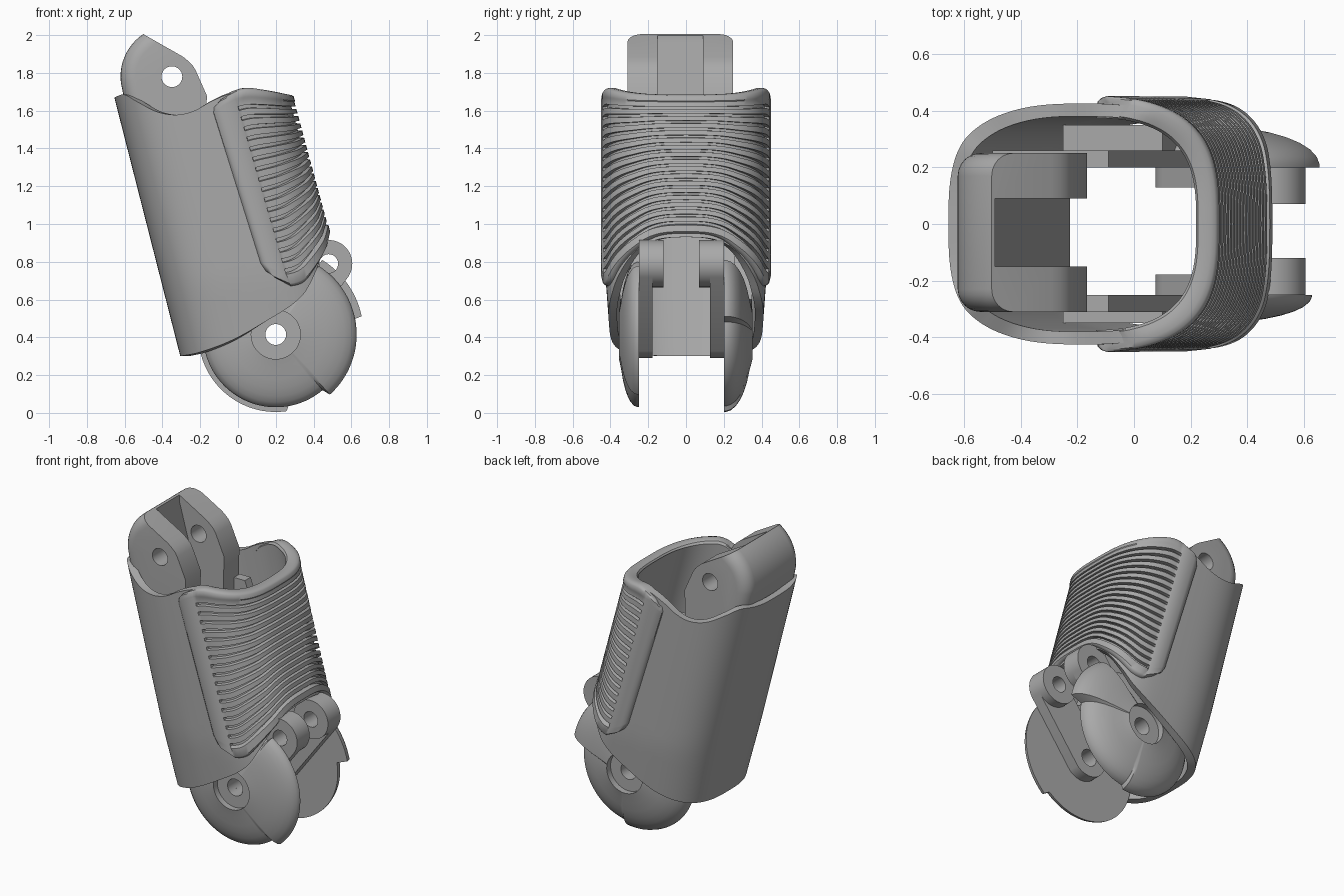
import bpy, bmesh, math
from mathutils import Vector

cube = bpy.data.objects.get("Cube")
if cube:
    bpy.data.objects.remove(cube, do_unlink=True)

grey = bpy.data.materials.new("plain_grey")
grey.use_nodes = True
grey.diffuse_color = (0.4, 0.4, 0.4, 1)
grey.node_tree.nodes["Principled BSDF"].inputs["Base Color"].default_value = (0.4, 0.4, 0.4, 1)


def shade(ob, angle=35):
    bpy.ops.object.select_all(action="DESELECT")
    ob.select_set(True)
    bpy.context.view_layer.objects.active = ob
    bpy.ops.object.shade_smooth_by_angle(angle=math.radians(angle))


def finish(name, bm, angle=35):
    bmesh.ops.recalc_face_normals(bm, faces=bm.faces)
    mesh = bpy.data.meshes.new(name)
    bm.to_mesh(mesh)
    bm.free()
    mesh.materials.append(grey)
    ob = bpy.data.objects.new(name, mesh)
    bpy.context.collection.objects.link(ob)
    shade(ob, angle)
    return ob


def grid(name, rows, wrap_u=False, wrap_v=False, angle=35):
    """Skin a list of equally long rows of points."""
    bm = bmesh.new()
    vs = [[bm.verts.new(p) for p in row] for row in rows]
    nr, nc = len(vs), len(vs[0])
    for i in range(nr if wrap_v else nr - 1):
        for j in range(nc if wrap_u else nc - 1):
            k, l = (i + 1) % nr, (j + 1) % nc
            bm.faces.new((vs[i][j], vs[i][l], vs[k][l], vs[k][j]))
    return finish(name, bm, angle)


def prism(name, outline, y0, y1, round_test=None, radius=0.08):
    """Extrude an x-z outline along y, rounding the chosen rim edges."""
    bm = bmesh.new()
    face = bm.faces.new([bm.verts.new((x, y0, z)) for x, z in outline])
    ext = bmesh.ops.extrude_face_region(bm, geom=[face])
    bmesh.ops.translate(bm, vec=(0, y1 - y0, 0),
                        verts=[g for g in ext["geom"] if isinstance(g, bmesh.types.BMVert)])
    bmesh.ops.recalc_face_normals(bm, faces=bm.faces)
    if round_test:
        edges = [e for e in bm.edges
                 if abs(e.verts[0].co.y - e.verts[1].co.y) < 1e-5
                 and all(round_test(v.co) for v in e.verts)]
        bmesh.ops.bevel(bm, geom=edges, offset=radius, segments=6, profile=0.5, affect="EDGES")
    return finish(name, bm)


def circle(c, r, a0=0, a1=360, n=48):
    return [(c[0] + r * math.cos(math.radians(a0 + (a1 - a0) * i / n)),
             c[1] + r * math.sin(math.radians(a0 + (a1 - a0) * i / n))) for i in range(n)]


def cut(ob, outline, y0, y1):
    cutter = prism("cutter", outline, y0, y1)
    cutter.hide_render = True
    mod = ob.modifiers.new("cut", "BOOLEAN")
    mod.operation, mod.object, mod.solver = "DIFFERENCE", cutter, "EXACT"
    bpy.context.view_layer.objects.active = ob
    bpy.ops.object.modifier_apply(modifier=mod.name)
    bpy.data.objects.remove(cutter, do_unlink=True)
    shade(ob)


def curve(pts, s):
    """Smooth curve through (s, value) points."""
    s = min(max(s, pts[0][0]), pts[-1][0])
    slope = lambda a, b: (b[1] - a[1]) / (b[0] - a[0])
    i = next(k for k in range(len(pts) - 1) if s <= pts[k + 1][0])
    p, q = pts[i], pts[i + 1]
    m0 = slope(pts[max(i - 1, 0)], q)
    m1 = slope(p, pts[min(i + 2, len(pts) - 1)])
    h = q[0] - p[0]
    t = (s - p[0]) / h
    return ((2*t**3 - 3*t*t + 1) * p[1] + (t**3 - 2*t*t + t) * h * m0
            + (3*t*t - 2*t**3) * q[1] + (t**3 - t*t) * h * m1)


# Leaning, rounded-box cross-section shared by the shell and the grip
POWER = 3.0


def spow(v, e):
    return math.copysign(abs(v) ** e, v)


def section(z):
    left = -0.655 + (1.67 - z) * 0.255
    right = 0.275 + (1.65 - z) * 0.27
    return (left + right) / 2, (right - left) / 2, 0.425 - 0.03 * max(0, (0.7 - z) / 0.4)


def skin(theta, z, off):
    cx, a, b = section(z)
    return Vector((cx + (a + off) * spow(math.cos(theta), 2 / POWER),
                   (b + off) * spow(math.sin(theta), 2 / POWER), z))


# Hollow shell with wavy top rim and slanted bottom rim
TOP = [(0, 1.67), (.06, 1.685), (.12, 1.65), (.22, 1.595), (.33, 1.578), (.44, 1.6),
       (.55, 1.65), (.69, 1.695), (.82, 1.70), (1, 1.67)]
BOTTOM = [(0, .30), (.11, .32), (.3, .38), (.5, .47), (.76, .61), (.88, .74), (1, .93)]


def shell_ring(t, off):
    ring = []
    for i in range(144):
        th = math.tau * (i + 0.5) / 144
        s = (spow(math.cos(th), 2 / POWER) + 1) / 2
        z = curve(BOTTOM, s) * (1 - t) + curve(TOP, s) * t
        ring.append(skin(th, z, off))
    return ring


levels = [i / 16 for i in range(17)]
grid("shell", [shell_ring(t, 0) for t in levels]
     + [shell_ring(t, -0.045) for t in reversed(levels)], True, True, 40)

# Raised ribbed grip wrapped round the +x side
GRIP_TOP = [(0, 1.63), (.1, 1.668), (.4, 1.718), (.65, 1.712), (1, 1.685)]
GRIP_BOTTOM = [(0, .74), (.12, .695), (.25, .672), (.45, .69), (.61, .74), (.88, .86), (1, .95)]
FRAME, RIB, GROOVE, RIBS = 0.027, 0.023, -0.01, 17


def grip_point(u, v, off):
    w = min(max(v, 0), 1)
    corner = max(0, 1 - min(w, 1 - w) / 0.06)
    edge = 0.135 - 0.28 * w + 0.04 * (1 - math.sqrt(1 - corner * corner))
    cx, a, b = section(GRIP_BOTTOM[0][1] * (1 - w) + GRIP_TOP[0][1] * w)
    limit = math.acos(spow((edge - cx) / a, POWER / 2))
    th = u * limit
    c0 = spow(math.cos(limit), 2 / POWER)
    s = (spow(math.cos(th), 2 / POWER) - c0) / (1 - c0)
    z = curve(GRIP_BOTTOM, s) * (1 - v) + curve(GRIP_TOP, s) * v
    return skin(th, z, off)


# Each row and column carries a position and a height limit
side = [(1, -.02), (.998, .008), (.988, .02), (.97, FRAME), (.88, FRAME), (.87, RIB)]
cols = ([(-u, o) for u, o in side] + [(-.85 + 1.7 * i / 48, None) for i in range(49)]
        + list(reversed(side)))
rows = [(0, -.02), (.001, .008), (.006, .02), (.014, FRAME), (.06, FRAME)]
for k in range(RIBS):
    v0, pitch = 0.07 + 0.88 * k / RIBS, 0.88 / RIBS
    rows += [(v0, GROOVE), (v0 + pitch * .3, GROOVE), (v0 + pitch * .34, RIB), (v0 + pitch * .96, RIB)]
rows += [(.955, FRAME), (.985, FRAME), (.995, .02), (1, .005), (1, -.02), (.995, -.04), (.98, -.05)]
grid("ribbed_grip", [[grip_point(u, v, ro if co is None else
                                 (min(ro, co) if ro == FRAME or v < .02 or v > .95 else co))
                      for u, co in cols] for v, ro in rows], angle=40)

# Domed cheeks round the lower pivot
PIVOT, PIN, HEAD = (0.2, 0.415), (0.48, 0.79), (-0.35, 1.78)


def cheek(name, y0, height, radius_at):
    rings = []
    n = 180
    for i in range(n):
        deg = 360 * i / n
        big = radius_at(deg)
        prof = [(.055, 0), (big, 0)]
        prof += [(big * math.cos(a), abs(height) * math.sin(a) ** 0.9)
                 for a in [math.radians(d) for d in (4, 12, 22, 32, 42, 52, 62)]]
        prof += [(.13, abs(height)), (.13, abs(height) - .04), (.055, abs(height) - .04)]
        a = math.radians(deg)
        rings.append([Vector((PIVOT[0] + r * math.cos(a), y0 + math.copysign(h, height),
                              PIVOT[1] + r * math.sin(a))) for r, h in prof])
    grid(name, rings, True, True, 35)


cheek("right_cheek", -0.25, -0.105,
      lambda d: 0.428 if d < 60 or d > 311 else 0.385)
cheek("left_cheek", 0.2, 0.152,
      lambda d: 0.465 if 10 < d < 60 else (0.41 if 180 < d < 280 else 0.385))

# Straps and pin lugs inside the cheeks
tilt = math.degrees(math.atan2(PIN[1] - PIVOT[1], PIN[0] - PIVOT[0]))
capsule = (circle(PIVOT, .125, tilt + 90, tilt + 270, 24) + circle(PIN, .125, tilt - 90, tilt + 90, 24))
for side_name, s0, s1, l0, l1 in (("right", -.25, -.178, -.25, -.12), ("left", .128, .2, .07, .2)):
    strap = prism(side_name + "_strap", capsule, s0, s1)
    cut(strap, circle(PIVOT, .055), s0 - .1, s1 + .1)
    cut(strap, circle(PIN, .05), s0 - .1, s1 + .1)
    lug = prism(side_name + "_pin_lug", circle(PIN, .125), l0, l1)
    cut(lug, circle(PIN, .05), l0 - .1, l1 + .1)

# Upper clevis: rounded block with slot and pin hole
block = circle(HEAD, .272, 124, 192, 12) + [
    (-.6, 1.65), (-.54, 1.45), (-.4, .95), (-.2, .95), (-.17, 1.42), (-.165, 1.68),
    (-.225, 1.815), (-.24, 1.84), (-.26, 1.86), (-.29, 1.885)]
clevis = prism("upper_clevis", block, -.31, .25, lambda p: p.x < -.39)
cut(clevis, [(-.49, 2.1), (.2, 2.1), (.2, .9), (-.225, .9), (-.225, 1.0), (-.49, 1.96)], -.15, .09)
cut(clevis, circle(HEAD, .055), -.5, .5)

# Side arms and filler blocks joining the clevis to the cheeks
arm = [(-.5, 1.5), (-.09, 1.5), (0, 1.25), (.22, .78), (.1, .55), (-.15, .47), (-.36, 1.0)]
filler = [(-.25, .9), (.1, .9), (.2, .6), (-.12, .5)]
for side_name, inner, arm_face, filler_face in (("right", -.25, -.31, -.35), ("left", .2, .26, .35)):
    prism(side_name + "_arm", arm, inner, arm_face)
    prism(side_name + "_filler", filler, inner, filler_face)
